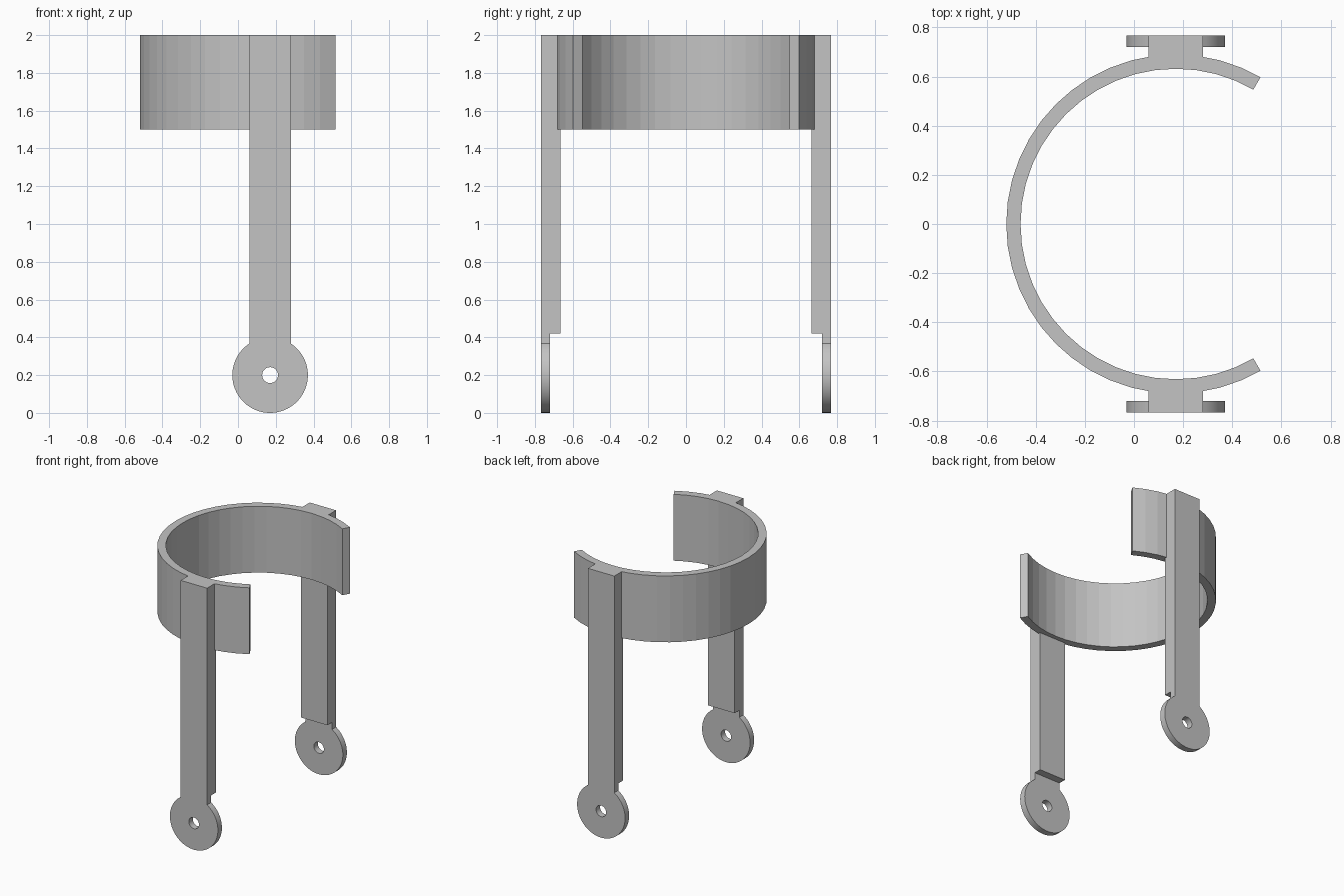
import bpy
from math import sin, cos, asin, pi, radians

cube = bpy.data.objects.get("Cube")
if cube:
    bpy.data.objects.remove(cube, do_unlink=True)

GREY = (0.55, 0.55, 0.55, 1.0)
mat = bpy.data.materials.new("plain grey")
mat.use_nodes = True
mat.diffuse_color = GREY
mat.node_tree.nodes["Principled BSDF"].inputs["Base Color"].default_value = GREY

CX = 0.17          # shared centre line of band and legs
HALF_W = 0.11      # half the leg width
OUTER_Y = 0.768    # outer face of the legs


def arc(cx, cy, r, start, end, steps):
    return [(cx + r * cos(start + (end - start) * i / steps),
             cy + r * sin(start + (end - start) * i / steps)) for i in range(steps + 1)]


def plate(name, outlines, thickness, location, upright=False, smooth=False):
    """Extrude closed outlines (inner ones become holes) into a solid mesh."""
    curve = bpy.data.curves.new(name, 'CURVE')
    curve.dimensions = '2D'
    curve.fill_mode = 'BOTH'
    curve.extrude = thickness / 2
    for pts in outlines:
        spline = curve.splines.new('POLY')
        spline.points.add(len(pts) - 1)
        for p, (x, y) in zip(spline.points, pts):
            p.co = (x, y, 0, 1)
        spline.use_cyclic_u = True
    obj = bpy.data.objects.new(name, curve)
    bpy.context.collection.objects.link(obj)
    obj.location = location
    if upright:
        obj.rotation_euler.x = pi / 2
    bpy.ops.object.select_all(action='DESELECT')
    obj.select_set(True)
    bpy.context.view_layer.objects.active = obj
    bpy.ops.object.convert(target='MESH')
    obj = bpy.context.object
    obj.data.materials.clear()
    obj.data.materials.append(mat)
    if smooth:
        bpy.ops.object.shade_smooth_by_angle(angle=radians(30))
    else:
        bpy.ops.object.shade_flat()
    return obj


# Open band, faceted
a0, a1 = radians(60), radians(300)
band = arc(CX, 0, 0.69, a0, a1, 32) + arc(CX, 0, 0.632, a1, a0, 32)
plate("band", [band], 0.5, (0, 0, 1.75))

# Foot outline: round eye with a neck up to the leg, and a pin hole
EYE_Z, EYE_R, LEG_BOTTOM = 0.2, 0.2, 0.42
gap = asin(HALF_W / EYE_R)
foot = arc(CX, EYE_Z, EYE_R, pi / 2 + gap, 2.5 * pi - gap, 56)
foot += [(CX + HALF_W, LEG_BOTTOM), (CX - HALF_W, LEG_BOTTOM)]
hole = arc(CX, EYE_Z, 0.042, 0, 2 * pi, 32)[:-1]

# Legs and feet on both sides
for side, label in ((-1, "front"), (1, "back")):
    inner, outer = side * 0.664, side * OUTER_Y
    leg = [(CX - HALF_W, inner), (CX + HALF_W, inner),
           (CX + HALF_W, outer), (CX - HALF_W, outer)]
    plate(label + "_leg", [leg], 2 - LEG_BOTTOM, (0, 0, (2 + LEG_BOTTOM) / 2))
    plate(label + "_foot", [foot, hole], 0.048,
          (0, side * (OUTER_Y - 0.024), 0), upright=True, smooth=True)
